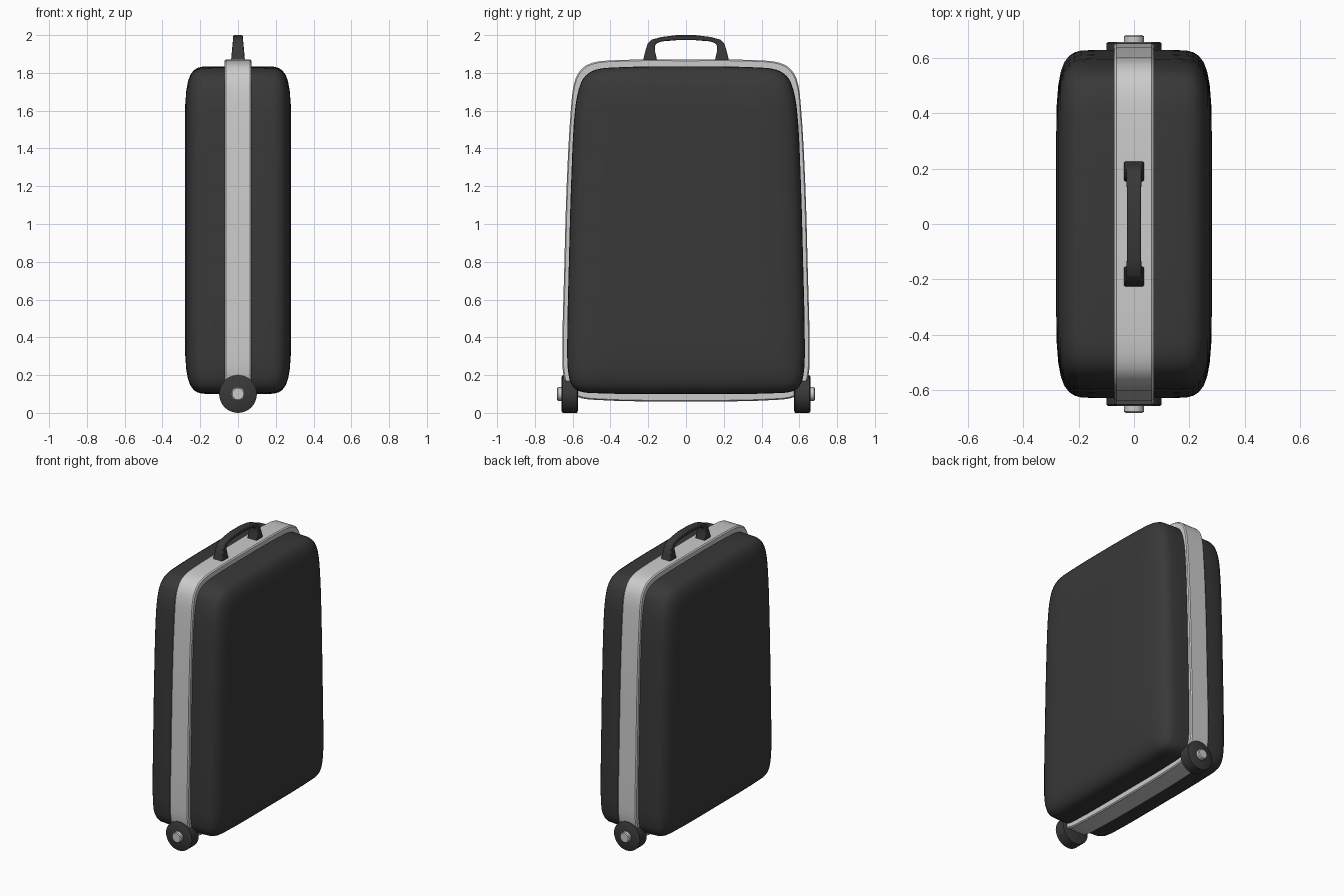
import bpy, math
from mathutils import Vector

if "Cube" in bpy.data.objects:
    bpy.data.objects.remove(bpy.data.objects["Cube"])


def material(name, v):
    m = bpy.data.materials.new(name)
    m.diffuse_color = (v, v, v, 1)
    m.use_nodes = True
    m.node_tree.nodes["Principled BSDF"].inputs["Base Color"].default_value = m.diffuse_color
    return m


DARK = material("dark_shell", 0.04)
LIGHT = material("light_trim", 0.6)


def smooth_loop(half, steps=4):
    """Mirror a half outline (top to bottom) and round it with a closed spline."""
    pts = [Vector(p) for p in half]
    pts += [Vector((-p[0], p[1])) for p in half[-2:0:-1]]
    n, out = len(pts), []
    for i in range(n):
        a, b, c, d = (pts[(i + k) % n] for k in (-1, 0, 1, 2))
        m1 = (c - a) * (c - b).length / ((b - a).length + (c - b).length)
        m2 = (d - b) * (c - b).length / ((c - b).length + (d - c).length)
        for s in range(steps):
            t = s / steps
            out.append(b * (2*t**3 - 3*t**2 + 1) + m1 * (t**3 - 2*t**2 + t)
                       + c * (3*t**2 - 2*t**3) + m2 * (t**3 - t**2))
    return out


def ring(loop, x, d, hw, hh, cz):
    """Outline at depth x, pulled inwards by d."""
    return [(x, p.x * (1 - d / hw), cz + (p.y - cz) * (1 - d / hh)) for p in loop]


def loft(name, rings, mat, caps=(), closed=False, angle=35):
    n, r = len(rings[0]), len(rings)
    verts = [v for rg in rings for v in rg]
    faces = []
    for i in range(r if closed else r - 1):
        j = (i + 1) % r
        faces += [(i*n + k, j*n + k, j*n + (k+1) % n, i*n + (k+1) % n) for k in range(n)]
    for c in caps:
        ids = [c * n + k for k in range(n)]
        faces.append(ids if c else ids[::-1])
    me = bpy.data.meshes.new(name)
    me.from_pydata(verts, [], faces)
    ob = bpy.data.objects.new(name, me)
    bpy.context.collection.objects.link(ob)
    me.materials.append(mat)
    bpy.ops.object.select_all(action='DESELECT')
    ob.select_set(True)
    bpy.context.view_layer.objects.active = ob
    bpy.ops.object.mode_set(mode='EDIT')
    bpy.ops.mesh.select_all(action='SELECT')
    bpy.ops.mesh.normals_make_consistent(inside=False)
    bpy.ops.object.mode_set(mode='OBJECT')
    bpy.ops.object.shade_smooth_by_angle(angle=math.radians(angle))
    return ob


# Tapered outlines (y, z) of the shells and the band
shell_loop = smooth_loop([(0, 1.835), (0.4, 1.828), (0.5, 1.808), (0.555, 1.75), (0.588, 1.6),
                          (0.607, 1.25), (0.62, 0.8), (0.629, 0.35), (0.62, 0.19),
                          (0.585, 0.125), (0.5, 0.105), (0, 0.1)])
band_loop = smooth_loop([(0, 1.87), (0.4, 1.866), (0.525, 1.842), (0.585, 1.77), (0.61, 1.6),
                         (0.632, 1.2), (0.645, 0.75), (0.655, 0.32), (0.645, 0.18),
                         (0.6, 0.098), (0.5, 0.07), (0, 0.06)])

# Two padded shell halves
for side, name in ((-1, "left_shell"), (1, "right_shell")):
    prof = [(0.05, 0), (0.13, 0), (0.19, 0.002), (0.215, 0.009), (0.235, 0.022),
            (0.252, 0.045), (0.265, 0.08), (0.274, 0.13), (0.28, 0.21), (0.281, 0.3)]
    loft(name, [ring(shell_loop, side * x, d, 0.63, 0.867, 0.967) for x, d in prof],
         DARK, caps=(len(prof) - 1,), angle=60)

# Light band running around the middle
loft("middle_band", [ring(band_loop, x, d, 0.655, 0.905, 0.965) for x, d in
                     [(-0.072, 0.045), (-0.072, 0.006), (-0.064, 0),
                      (0.064, 0), (0.072, 0.006), (0.072, 0.045)]], LIGHT, closed=True)

# Carry handle: outer y, z, inner y, z, half thickness in x
half = [(0.228, 1.862, 0.152, 1.862, 0.037), (0.217, 1.91, 0.163, 1.91, 0.033),
        (0.203, 1.955, 0.166, 1.937, 0.029), (0.182, 1.976, 0.157, 1.957, 0.027),
        (0.13, 1.99, 0.125, 1.967, 0.026), (0.05, 2.0, 0.05, 1.973, 0.026)]
path = half + [(-a, b, -c, d, h) for a, b, c, d, h in reversed(half)]
handle = loft("carry_handle", [[(-h, a, b), (h, a, b), (h, c, d), (-h, c, d)]
                               for a, b, c, d, h in path], DARK, caps=(0, len(path) - 1))
bev = handle.modifiers.new("soft_edges", 'BEVEL')
bev.width, bev.segments, bev.limit_method = 0.006, 2, 'ANGLE'


def disc(y, r):
    return [(r * math.cos(k * math.tau / 32), y, 0.1 + r * math.sin(k * math.tau / 32))
            for k in range(32)]


# Wheels with light hub caps
for s, side in ((-1, "front"), (1, "back")):
    loft(side + "_wheel", [disc(s * y, r) for y, r in
                           [(0.573, 0.09), (0.577, 0.1), (0.653, 0.1), (0.658, 0.092)]],
         DARK, caps=(0, 3))
    loft(side + "_hub", [disc(s * y, r) for y, r in
                         [(0.65, 0.036), (0.678, 0.036), (0.683, 0.03)]],
         LIGHT, caps=(0, 2))
